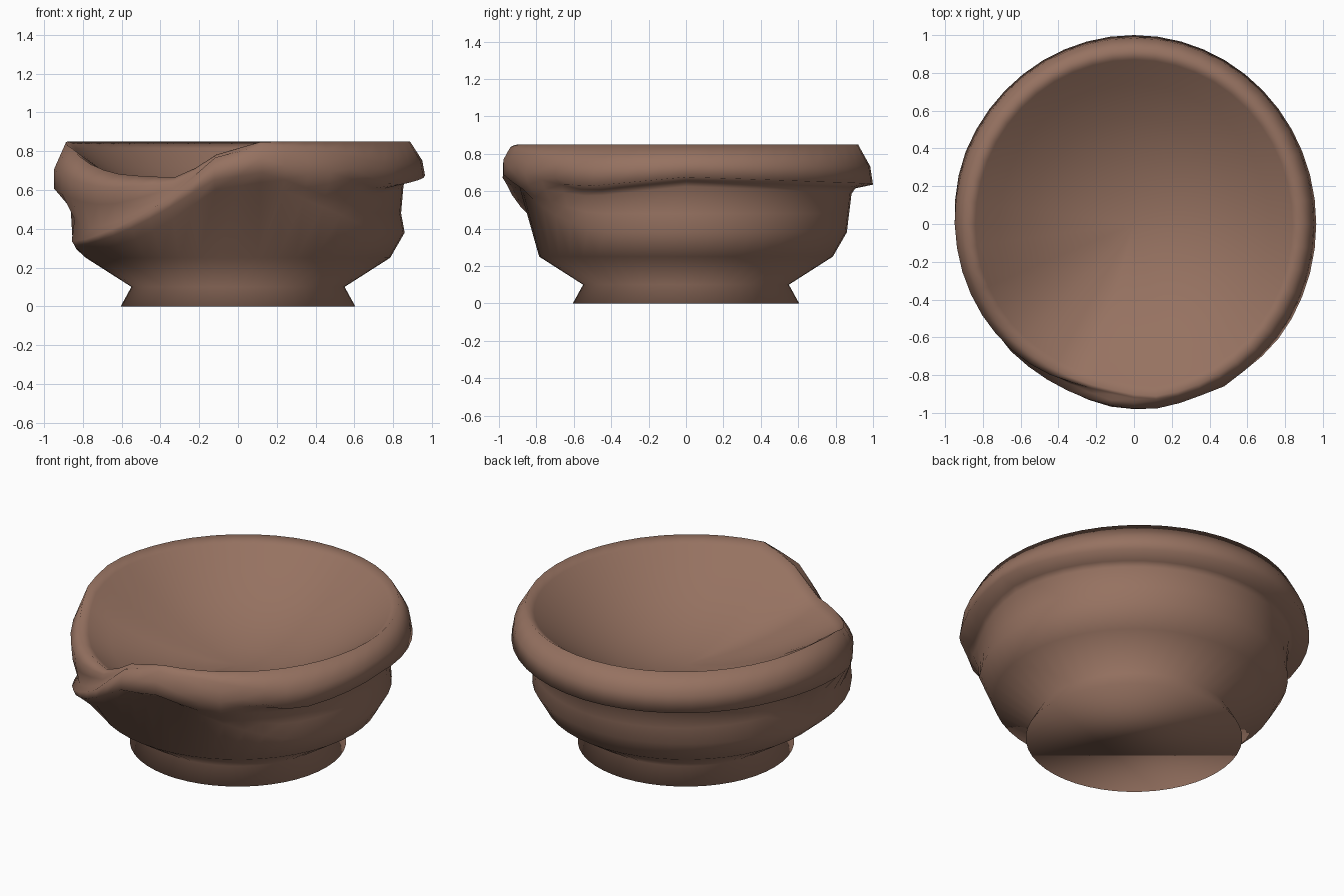
import bpy, bmesh, math

if "Cube" in bpy.data.objects:
    bpy.data.objects.remove(bpy.data.objects["Cube"])

SEG = 48
FLOOR = .47

# lower edge of the rim band by azimuth (regular part of the rim)
LOW = [(-35, .60), (0, .655), (45, .63), (90, .615), (135, .61), (160, .61)]

# overlapping spout at front-left: azimuth, then (radius, height) from body to crest
SPOUT = [
    (178, (.83, .30), (.85, .33), (.86, .40), (.90, .58), (.985, .61), (.985, .71), (.92, .85)),
    (195, (.85, .29), (.905, .315), (.92, .335), (.905, .45), (.975, .58), (.975, .68), (.92, .815)),
    (208, (.85, .29), (.92, .32), (.94, .34), (.91, .40), (.96, .54), (.965, .64), (.91, .74)),
    (222, (.86, .31), (.94, .35), (.955, .38), (.92, .42), (.94, .52), (.95, .61), (.90, .685)),
    (236, (.87, .36), (.94, .42), (.95, .46), (.92, .49), (.925, .56), (.93, .62), (.885, .67)),
    (250, (.88, .47), (.955, .53), (.955, .58), (.915, .60), (.905, .62), (.90, .645), (.88, .665)),
    (262, (.89, .60), (.975, .65), (.97, .72), (.94, .765), (.91, .76), (.90, .77), (.885, .78)),
    (278, (.89, .64), (.985, .69), (.985, .77), (.955, .825), (.945, .84), (.935, .845), (.92, .85)),
    (302, (.88, .50), (.92, .56), (.97, .62), (.995, .68), (.98, .74), (.96, .79), (.92, .85)),
]


def regular(low):
    return ((.86, .38), (.872, .48), (.885, low - .03), (.905, low),
            (1.0, low + .02), (.985, low + .5 * (.85 - low)), (.92, .85))


KEYS = [(a, regular(l)) for a, l in LOW] + [(k[0], k[1:]) for k in SPOUT] + [(325, regular(.60))]


def rim_section(deg):
    """Blend the rim profile between the neighbouring azimuth keys."""
    if deg > 325:
        deg -= 360
    for (a0, p0), (a1, p1) in zip(KEYS, KEYS[1:]):
        if a0 <= deg <= a1:
            f = (deg - a0) / (a1 - a0)
            return [(r0 + (r1 - r0) * f, z0 + (z1 - z0) * f)
                    for (r0, z0), (r1, z1) in zip(p0, p1)]


def section(deg):
    foot = [(.605, 0), (.55, .10), (.785, .25)]
    rim = rim_section(deg)
    r, z = rim[-1]
    edge_r, edge_z = r - .05, z - .035
    dish = [(edge_r * t, FLOOR + (edge_z - FLOOR) * t * t) for t in (1, .85, .65, .45, .22)]
    return foot + rim + dish


bm = bmesh.new()
cols = []
for i in range(SEG):
    deg = 360 * i / SEG
    a = math.radians(deg)
    col = []
    for k, (r, z) in enumerate(section(deg)):
        sx = .965 if k > 3 else 1.0   # rim is slightly oval
        col.append(bm.verts.new((r * sx * math.cos(a), r * math.sin(a), z)))
    cols.append(col)
floor = bm.verts.new((0, 0, FLOOR))
for i in range(SEG):
    c, d = cols[i], cols[(i + 1) % SEG]
    for k in range(len(c) - 1):
        bm.faces.new((c[k], d[k], d[k + 1], c[k + 1]))
    bm.faces.new((c[-1], d[-1], floor))
# base of the foot
bm.faces.new([c[0] for c in reversed(cols)])
bmesh.ops.recalc_face_normals(bm, faces=bm.faces)

mesh = bpy.data.meshes.new("spouted_bowl")
bm.to_mesh(mesh)
bm.free()
bowl = bpy.data.objects.new("spouted_bowl", mesh)
bpy.context.collection.objects.link(bowl)

clay = bpy.data.materials.new("brown clay")
clay.diffuse_color = (.305, .168, .119, 1)
clay.use_nodes = True
clay.node_tree.nodes["Principled BSDF"].inputs["Base Color"].default_value = clay.diffuse_color
mesh.materials.append(clay)

bpy.context.view_layer.objects.active = bowl
bowl.select_set(True)
bpy.ops.object.shade_smooth()
